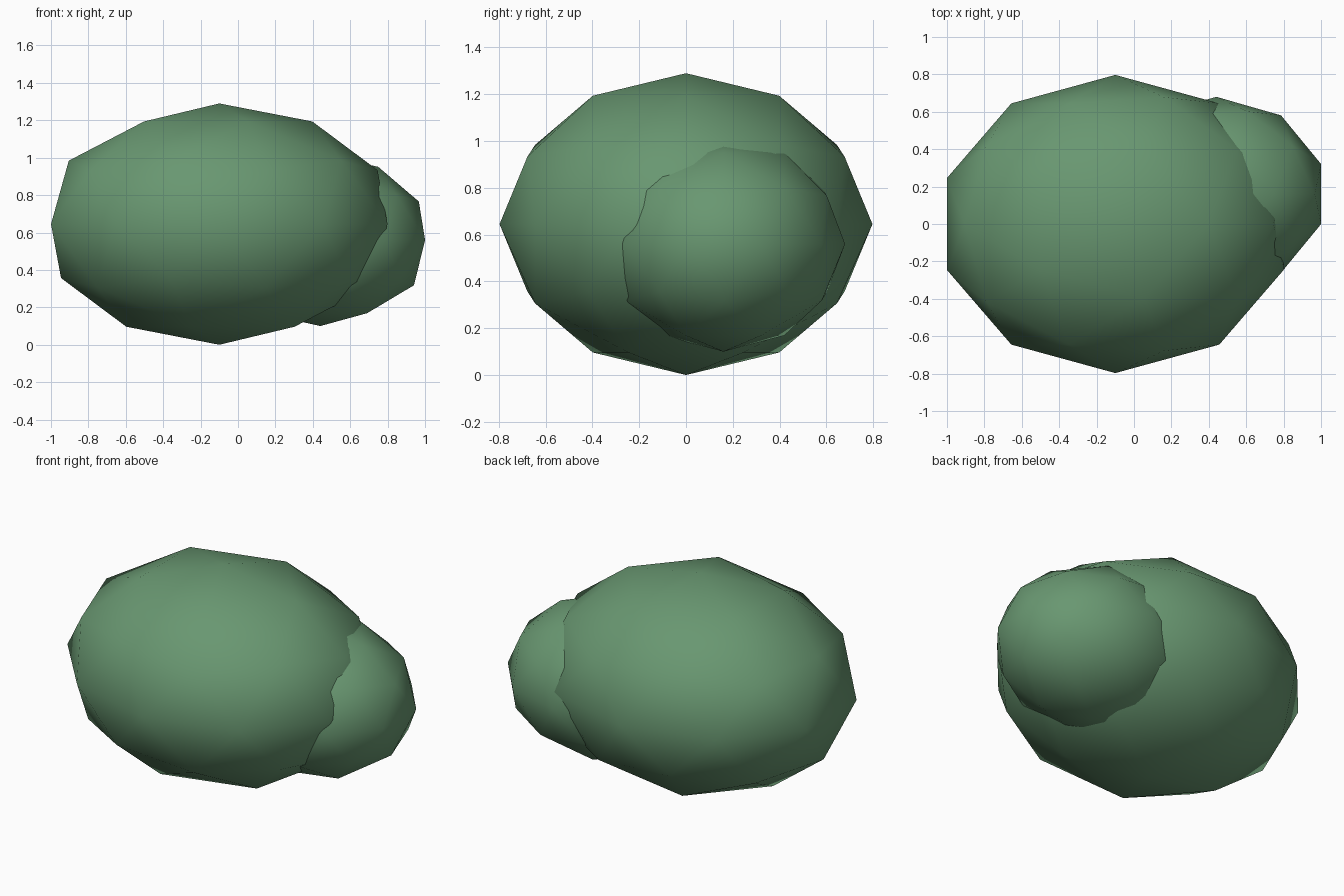
import bpy

if "Cube" in bpy.data.objects:
    bpy.data.objects.remove(bpy.data.objects["Cube"])

# Leaf colour
leaf = bpy.data.materials.new("leaf_green")
leaf.diffuse_color = (0.14, 0.31, 0.165, 1.0)
leaf.use_nodes = True
leaf.node_tree.nodes["Principled BSDF"].inputs["Base Color"].default_value = leaf.diffuse_color


def clump(name, centre, radii):
    """One low-poly, smooth-shaded ellipsoid of foliage."""
    bpy.ops.mesh.primitive_ico_sphere_add(subdivisions=2, radius=1.0, location=centre)
    ob = bpy.context.object
    ob.name = name
    ob.scale = radii
    bpy.ops.object.transform_apply(location=False, rotation=False, scale=True)
    bpy.ops.object.shade_smooth()
    ob.data.materials.append(leaf)
    return ob


# Large main body of the bush
clump("main_foliage", (-0.10, 0.0, 0.645), (0.946, 0.797, 0.645))

# Smaller clump growing out of the right side
clump("side_foliage", (0.44, 0.16, 0.56), (0.589, 0.52, 0.46))
